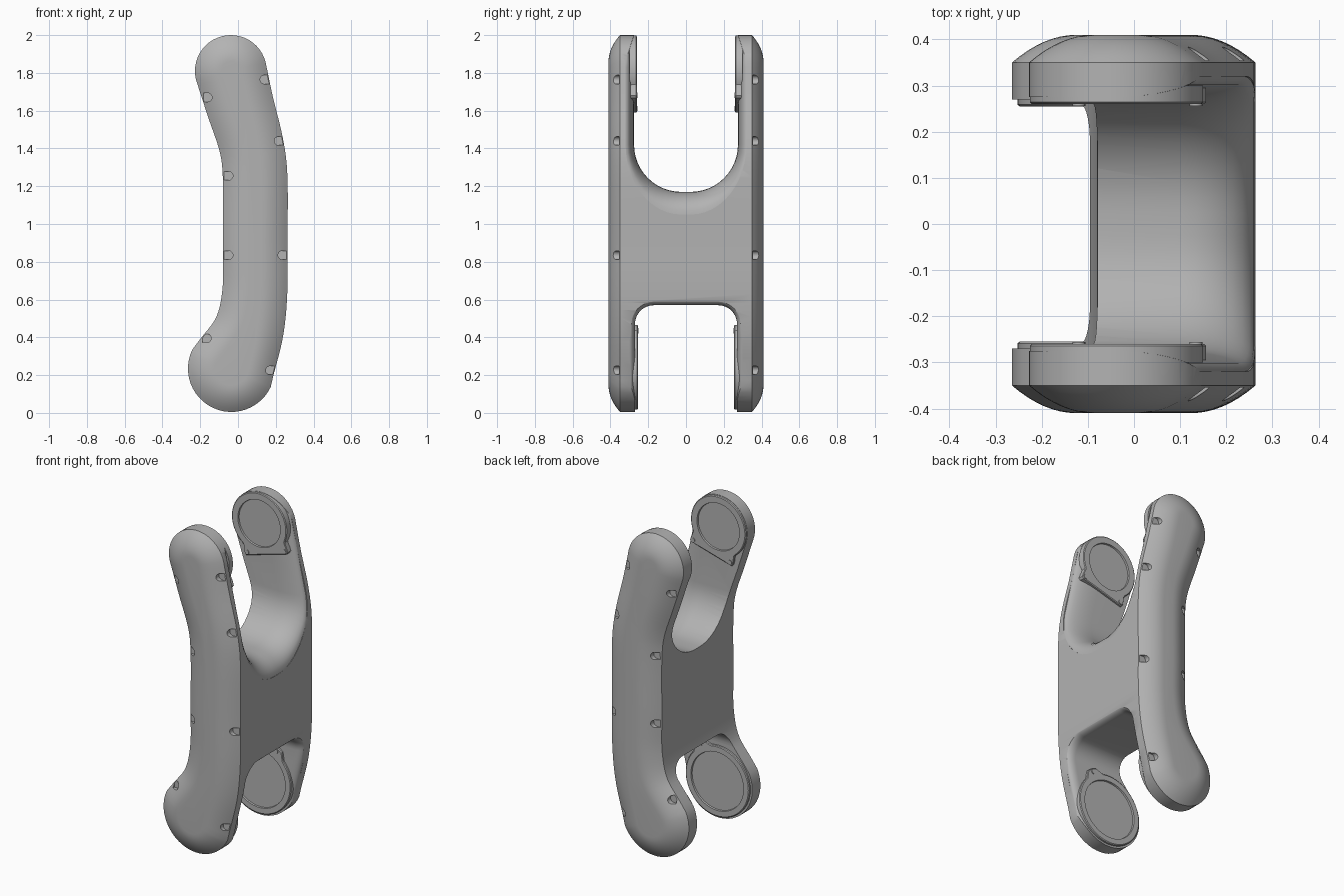
import bpy
import bmesh
from math import sin, cos, pi, radians, atan2
from mathutils import Vector

if "Cube" in bpy.data.objects:
    bpy.data.objects.remove(bpy.data.objects["Cube"])

grey = bpy.data.materials.new("mid grey")
grey.use_nodes = True
grey.diffuse_color = (0.45, 0.45, 0.45, 1)
grey.node_tree.nodes["Principled BSDF"].inputs["Base Color"].default_value = grey.diffuse_color


def add_loft(bm, rings):
    """Skin a list of equal-length rings and cap both ends."""
    loops = [[bm.verts.new(p) for p in ring] for ring in rings]
    for a, b in zip(loops, loops[1:]):
        for i in range(len(a)):
            j = (i + 1) % len(a)
            bm.faces.new((a[i], a[j], b[j], b[i]))
    bm.faces.new(loops[0])
    bm.faces.new(loops[-1])


def make(name, lofts):
    bm = bmesh.new()
    for rings in lofts:
        add_loft(bm, rings)
    bmesh.ops.recalc_face_normals(bm, faces=bm.faces)
    mesh = bpy.data.meshes.new(name)
    bm.to_mesh(mesh)
    bm.free()
    mesh.materials.append(grey)
    obj = bpy.data.objects.new(name, mesh)
    bpy.context.collection.objects.link(obj)
    return obj


def activate(obj):
    bpy.ops.object.select_all(action='DESELECT')
    obj.select_set(True)
    bpy.context.view_layer.objects.active = obj


def cut(obj, cutter):
    mod = obj.modifiers.new("cut", 'BOOLEAN')
    mod.operation = 'DIFFERENCE'
    mod.solver = 'EXACT'
    mod.object = cutter
    activate(obj)
    bpy.ops.object.modifier_apply(modifier=mod.name)
    bpy.data.objects.remove(cutter)


def smooth(obj, angle=30):
    activate(obj)
    bpy.ops.object.shade_smooth_by_angle(angle=radians(angle))


# Bent spine of the arms: x, z, half width
KEYS = [Vector(k) for k in (
    (-0.035, 0.235, 0.23), (0.055, 0.435, 0.187), (0.089, 0.64, 0.172), (0.091, 0.9, 0.171),
    (0.091, 1.24, 0.171), (0.07, 1.42, 0.171), (0.01, 1.63, 0.18), (-0.038, 1.81, 0.19))]


def spine(steps=6):
    k = [2 * KEYS[0] - KEYS[1]] + KEYS + [2 * KEYS[-1] - KEYS[-2]]
    pts = []
    for a, b, c, d in zip(k, k[1:], k[2:], k[3:]):
        for i in range(steps):
            t = i / steps
            pts.append(0.5 * (2 * b + (c - a) * t + (2 * a - 5 * b + 4 * c - d) * t * t
                              + (3 * b - a - 3 * c + d) * t ** 3))
    return pts + [KEYS[-1]]


def outline(y, inset=0.0, arc=24):
    """Closed arm outline at depth y, shrunk by inset."""
    pts = spine()
    ang = []
    for i in range(len(pts)):
        d = pts[min(i + 1, len(pts) - 1)] - pts[max(i - 1, 0)]
        ang.append(atan2(d.y, d.x))

    def at(i, a):
        r = pts[i].z - inset
        return (pts[i].x + r * cos(a), y, pts[i].y + r * sin(a))

    n = len(pts)
    right = [at(i, ang[i] - pi / 2) for i in range(n)]
    left = [at(i, ang[i] + pi / 2) for i in reversed(range(n))]
    top = [at(n - 1, ang[-1] - pi / 2 + pi * j / arc) for j in range(1, arc)]
    bottom = [at(0, ang[0] + pi / 2 + pi * j / arc) for j in range(1, arc)]
    return right + top + left + bottom


# Outer wall of the frame on the +x side, used to keep fillets even along the bend
WALL = [(-0.3, 0.07), (0.2, 0.19), (0.45, 0.25), (0.57, 0.262),
        (1.27, 0.262), (1.42, 0.24), (1.83, 0.15), (2.3, 0.05)]


def wall(z):
    for (z0, x0), (z1, x1) in zip(WALL, WALL[1:]):
        if z <= z1:
            return x0 + (x1 - x0) * (z - z0) / (z1 - z0)
    return WALL[-1][1]


def gap(half, base, r, side, levels, flare_y, flare_z, depth):
    """Rounded U-shaped cutter along x, flared towards the +x wall."""
    prof = [(-half, z, -1, 0) for z in levels]
    for c, start in ((-(half - r), pi), (half - r, 1.5 * pi)):
        for j in range(13):
            a = start + j * pi / 24
            prof.append((c + r * cos(a), base + side * (r + r * sin(a)), cos(a), side * sin(a)))
    prof += [(half, z, 1, 0) for z in reversed(levels)]

    def ring(s, x_of):
        out = []
        for y, z, ny, nz in prof:
            zz = z + s * nz * flare_z
            out.append((x_of(zz), y + s * ny * flare_y, zz))
        return out

    rings = [ring(1, lambda z: 1.0)]
    for j in range(9):
        p = j * pi / 16
        rings.append(ring(1 - sin(p), lambda z: wall(z) - depth * (1 - cos(p))))
    rings.append(ring(0, lambda z: -1.0))
    return rings


# H-shaped frame: two bent arms joined by a bridge
frame = make("frame", [[outline(-0.35), outline(0.35)]])
cut(frame, make("upper_gap", [gap(0.275, 1.17, 0.25, 1, (2.2, 1.83, 1.6), 0.045, 0.12, 0.16)]))
cut(frame, make("lower_gap", [gap(0.27, 0.57, 0.1, -1, (-0.2, 0.2, 0.4), 0.03, 0.03, 0.05)]))
smooth(frame)

# Screw pockets around the outer covers: x, z
POCKETS = [(-0.16, 1.67), (0.14, 1.765), (0.215, 1.44), (-0.05, 1.255),
           (-0.05, 0.835), (0.235, 0.835), (-0.165, 0.395), (0.17, 0.225)]


def pocket(x, z, s):
    out = -1 if x < 0 else 1
    r = 0.023
    shape = [(x + out * r, z - r)]
    shape += [(x - out * r * cos(a), z + r * sin(a)) for a in [pi * (j / 12 - 0.5) for j in range(13)]]
    shape.append((x + out * r, z + r))
    return [[(px, s * y, pz) for px, pz in shape] for y in (0.354, 0.5)]


def pad(centre, s, face, recess, rim, radius_at):
    """Round pad on the inner face of an arm with a sunken disc."""
    n = 96
    angles = [2 * pi * i / n for i in range(n)]

    def ring(y, radius):
        return [(centre[0] + radius(a) * cos(a), s * y, centre[1] + radius(a) * sin(a)) for a in angles]

    return [ring(0.3, radius_at), ring(face + 0.004, radius_at),
            ring(face, lambda a: radius_at(a) - 0.005),
            ring(face, lambda a: recess), ring(face + 0.01, lambda a: recess - 0.002)]


def swing(a, b):
    return abs((a - b + pi) % (2 * pi) - pi)


def upper_edge(a, down=-1.3):
    # Straight tongue with two ears on the side facing the bridge
    p = swing(a, down)
    if p < 0.68:
        return 0.188 / cos(p)
    return 0.188 + max(0, 0.054 * (1 - (p - 0.68) / 0.2))


def lower_edge(a, ear=1.04):
    return 0.218 + 0.035 * min(1, max(0, (0.3 - swing(a, ear)) / 0.18))


def screw(centre, angle, dist, s, face):
    x, z = centre[0] + dist * cos(angle), centre[1] + dist * sin(angle)
    return [[(x + 0.014 * cos(j * pi / 8), s * y, z + 0.014 * sin(j * pi / 8)) for j in range(16)]
            for y in (face + 0.01, face - 0.004)]


TOP, LOW = (-0.038, 1.81), (-0.035, 0.235)
for name, s in (("front", -1), ("back", 1)):
    # Domed outer cover
    rings = []
    for j in range(9):
        t = j / 8
        rings.append(outline(s * (0.35 + 0.06 * (1 - (1 - t) ** 2)), 0.14 * t))
    cover = make(name + "_cover", [rings])
    cut(cover, make("pockets", [pocket(x, z, s) for x, z in POCKETS]))
    smooth(cover)
    # Inner pads and their screws
    smooth(make(name + "_upper_pad", [pad(TOP, s, 0.26, 0.145, 0.19, upper_edge)]))
    smooth(make(name + "_lower_pad", [pad(LOW, s, 0.255, 0.18, 0.22, lower_edge)]))
    smooth(make(name + "_pad_screws", [
        screw(TOP, -1.3 - 0.66, 0.215, s, 0.26), screw(TOP, -1.3 + 0.66, 0.215, s, 0.26),
        screw(LOW, 1.04, 0.232, s, 0.255)]))
